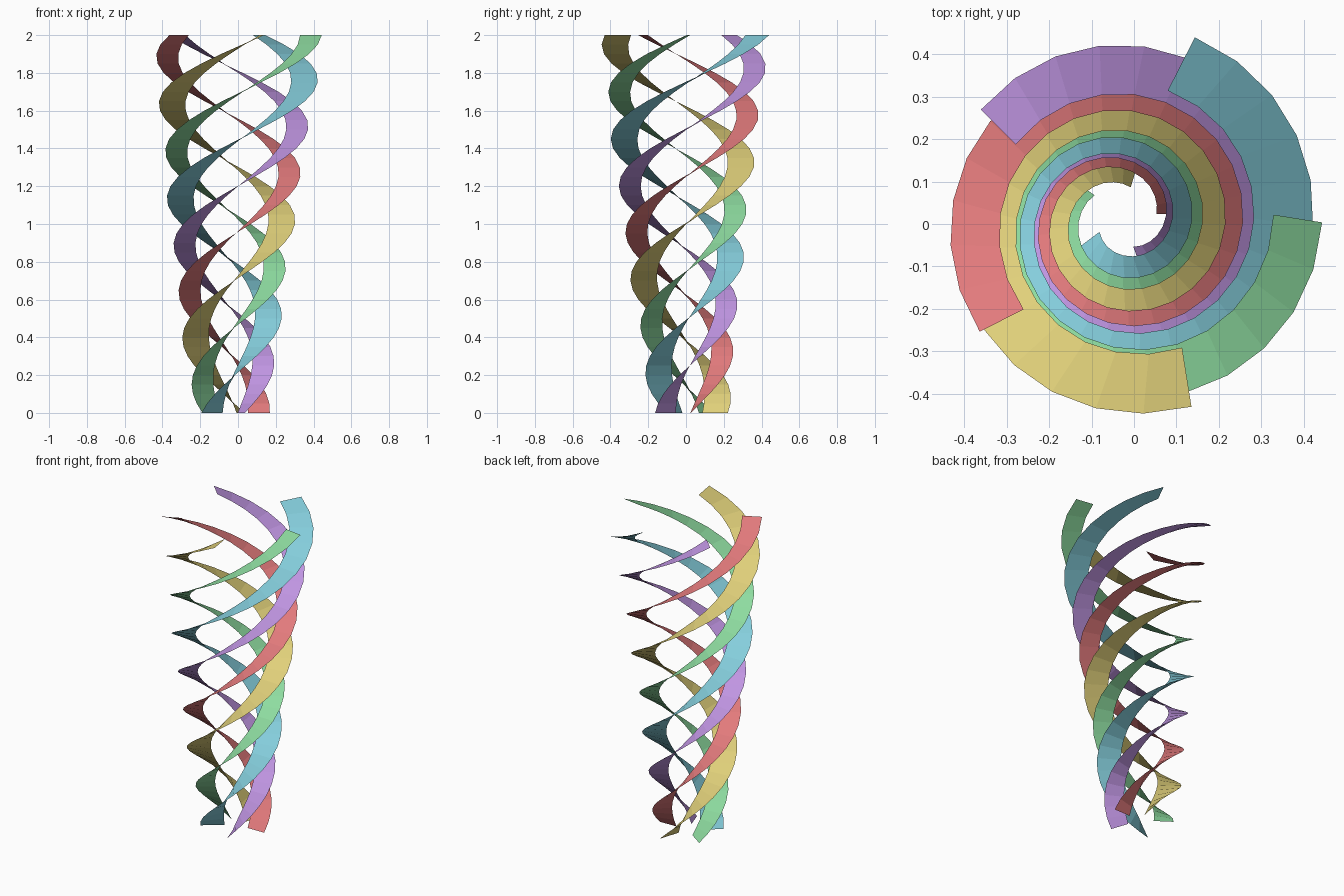
import bpy, bmesh, math
from mathutils import Vector

if "Cube" in bpy.data.objects:
    bpy.data.objects.remove(bpy.data.objects["Cube"])

HEIGHT = 2.0
STEPS = 40
TURN = math.radians(576)      # total twist over the height


def linear(c):
    c /= 255
    return c / 12.92 if c <= 0.04045 else ((c + 0.055) / 1.055) ** 2.4


def material(name, rgb):
    m = bpy.data.materials.new(name)
    m.diffuse_color = (*[linear(c) for c in rgb], 1)
    m.use_nodes = True
    m.node_tree.nodes["Principled BSDF"].inputs["Base Color"].default_value = m.diffuse_color
    return m


def axis(z):
    # the common axis wobbles slightly as it climbs
    a = math.radians(110 + 125 * z)
    return Vector((-0.021 + 0.019 * math.cos(a), 0.006 + 0.017 * math.sin(a), z))


def ribbon(name, start, width, mat):
    # flat horizontal rungs joined into a widening helical strip
    bm = bmesh.new()
    rungs = []
    for i in range(STEPS + 1):
        t = i / STEPS
        ang = start + TURN * t
        skew = ang - math.radians(10) * t
        mid = axis(HEIGHT * t) + (0.138 + 0.25 * t) * Vector((math.cos(ang), math.sin(ang), 0))
        half = width / 2 * Vector((math.cos(skew), math.sin(skew), 0))
        rungs.append((bm.verts.new(mid - half), bm.verts.new(mid + half)))
    for (a, b), (c, d) in zip(rungs, rungs[1:]):
        bm.faces.new((a, b, d, c))
    me = bpy.data.meshes.new(name)
    bm.to_mesh(me)
    bm.free()
    me.materials.append(mat)
    ob = bpy.data.objects.new(name, me)
    bpy.context.collection.objects.link(ob)


# five ribbons, evenly spaced around the axis
strands = [
    ("red", (226, 122, 124), 0.116),
    ("yellow", (224, 208, 122), 0.141),
    ("green", (142, 220, 160), 0.116),
    ("blue", (133, 206, 220), 0.141),
    ("purple", (192, 149, 226), 0.116),
]
for k, (name, rgb, width) in enumerate(strands):
    ribbon(name + "_ribbon", math.radians(1 + 72 * k), width, material("pastel " + name, rgb))
